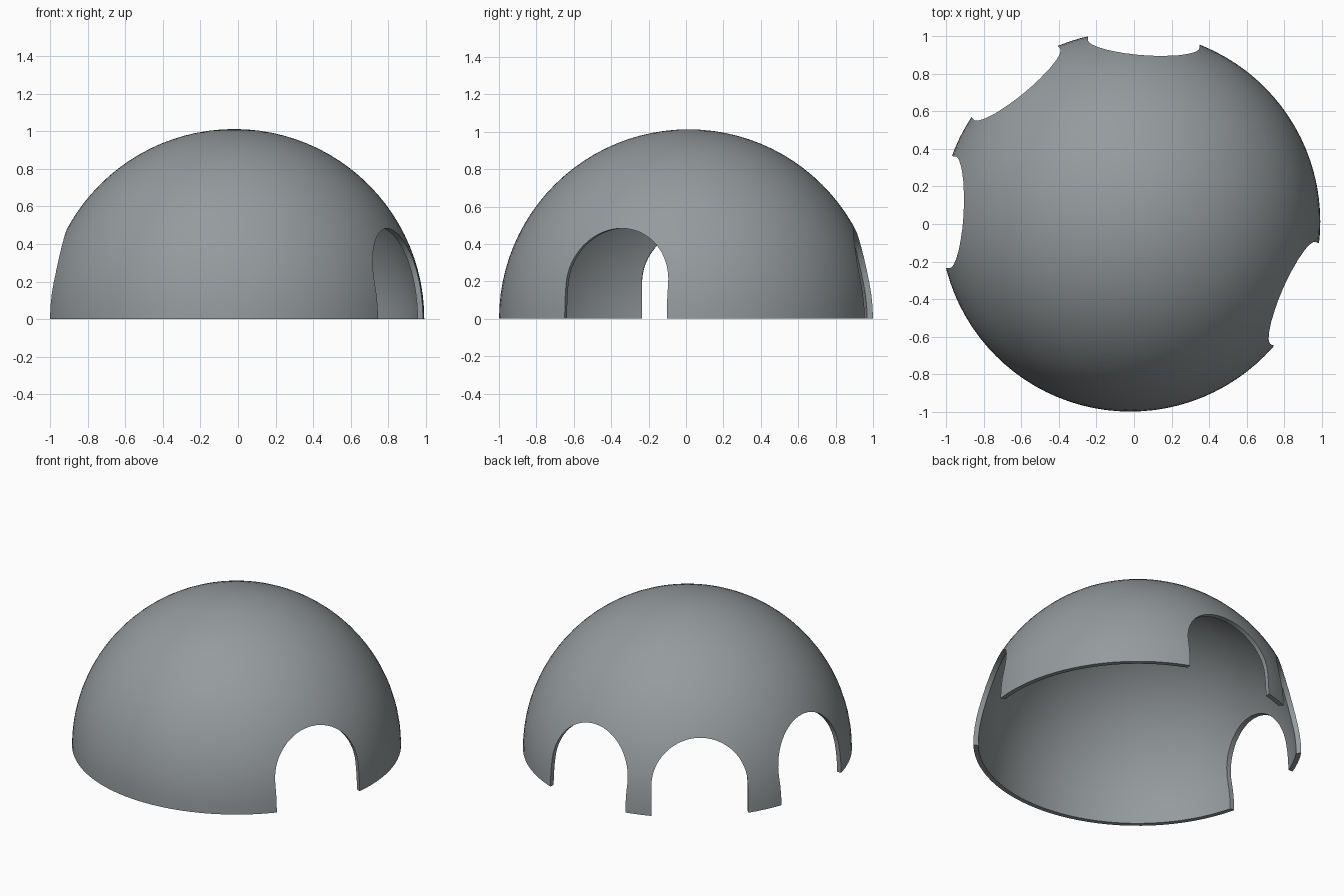
import bpy, bmesh, math
from mathutils import Matrix, Vector

if "Cube" in bpy.data.objects:
    bpy.data.objects.remove(bpy.data.objects["Cube"])

CENTRE = Vector((-0.02, 0.013, 0))
OUTER, WALL = 1.0125, 0.03
SEGMENTS, RINGS = 96, 24
DOOR_HALF, DOOR_TOP = 0.298, 0.483
DOOR_ANGLES = (-23.7, 85.7, 129.5, 177.0)

grey = bpy.data.materials.new("slate grey")
grey.diffuse_color = (0.30, 0.325, 0.335, 1)
grey.use_nodes = True
grey.node_tree.nodes["Principled BSDF"].inputs["Base Color"].default_value = grey.diffuse_color


def add_object(name, bm):
    bmesh.ops.recalc_face_normals(bm, faces=bm.faces)
    mesh = bpy.data.meshes.new(name)
    bm.to_mesh(mesh)
    bm.free()
    mesh.materials.append(grey)
    obj = bpy.data.objects.new(name, mesh)
    bpy.context.collection.objects.link(obj)
    return obj


def arc(radius):
    return [Vector((radius * math.cos(i * math.pi / 2 / RINGS), 0,
                    radius * math.sin(i * math.pi / 2 / RINGS))) for i in range(RINGS + 1)]


# Dome shell: outer and inner arcs joined at the foot, spun round the axis
bm = bmesh.new()
profile = arc(OUTER)[::-1] + arc(OUTER - WALL)
verts = [bm.verts.new(p) for p in profile]
edges = [bm.edges.new(pair) for pair in zip(verts, verts[1:])]
bmesh.ops.spin(bm, geom=verts + edges, cent=(0, 0, 0), axis=(0, 0, 1),
               angle=math.tau, steps=SEGMENTS, use_merge=True)
bmesh.ops.remove_doubles(bm, verts=bm.verts, dist=1e-4)
dome = add_object("dome_shell", bm)
dome.location = CENTRE


# Round-topped doorway cutter pointing outwards at the given angle
def door_cutter(angle):
    bm = bmesh.new()
    spring = DOOR_TOP - DOOR_HALF
    outline = [(-DOOR_HALF, -0.2)]
    outline += [(-DOOR_HALF * math.cos(i * math.pi / 32),
                 spring + DOOR_HALF * math.sin(i * math.pi / 32)) for i in range(33)]
    outline.append((DOOR_HALF, -0.2))
    face = bm.faces.new([bm.verts.new((0.5, y, z)) for y, z in outline])
    out = bmesh.ops.extrude_face_region(bm, geom=[face])["geom"]
    moved = [g for g in out if isinstance(g, bmesh.types.BMVert)]
    bmesh.ops.translate(bm, verts=moved, vec=(0.8, 0, 0))
    bmesh.ops.transform(bm, verts=bm.verts, matrix=Matrix.Rotation(math.radians(angle), 4, "Z"))
    cutter = add_object("doorway_cutter", bm)
    cutter.location = CENTRE
    cutter.hide_render = True
    return cutter


# Cut the four doorways
bpy.context.view_layer.objects.active = dome
dome.select_set(True)
for angle in DOOR_ANGLES:
    cutter = door_cutter(angle)
    mod = dome.modifiers.new("doorway", "BOOLEAN")
    mod.operation = "DIFFERENCE"
    mod.solver = "EXACT"
    mod.object = cutter
    bpy.ops.object.modifier_apply(modifier=mod.name)
    bpy.data.objects.remove(cutter)

bpy.ops.object.shade_smooth_by_angle(angle=math.radians(30))
